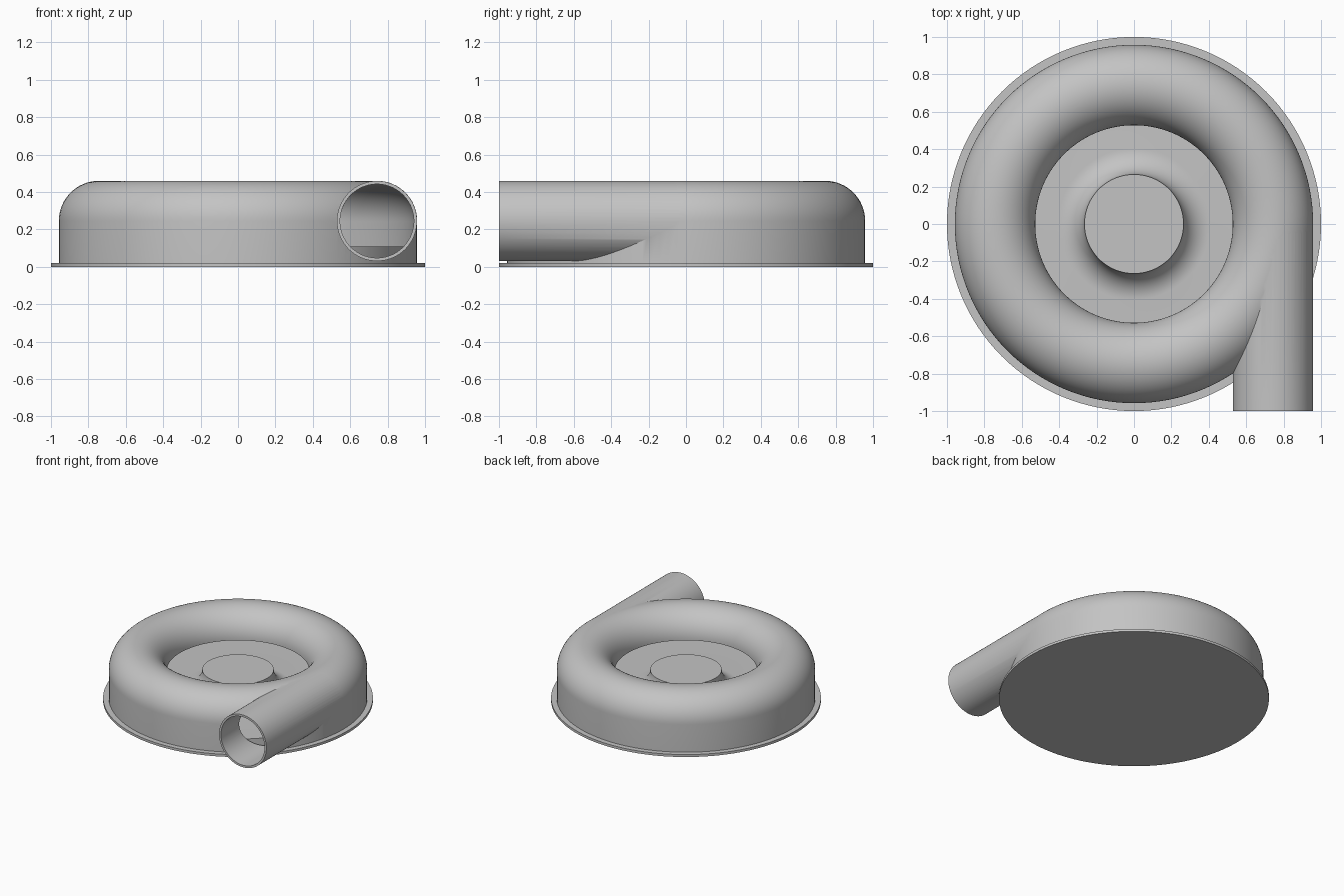
import bpy, bmesh, math
from mathutils import Matrix, Vector

cube = bpy.data.objects.get("Cube")
if cube:
    bpy.data.objects.remove(cube, do_unlink=True)

RING, TUBE, WALL, MID = 0.743, 0.215, 0.017, 0.245   # scroll ring size
FLOOR = 0.02

grey = bpy.data.materials.new("plain_grey")
grey.use_nodes = True
grey.diffuse_color = (0.55, 0.55, 0.55, 1)
grey.node_tree.nodes["Principled BSDF"].inputs["Base Color"].default_value = grey.diffuse_color


def finish(name, bm):
    bmesh.ops.remove_doubles(bm, verts=bm.verts, dist=1e-5)
    bmesh.ops.recalc_face_normals(bm, faces=bm.faces)
    mesh = bpy.data.meshes.new(name)
    bm.to_mesh(mesh)
    bm.free()
    mesh.materials.append(grey)
    obj = bpy.data.objects.new(name, mesh)
    bpy.context.collection.objects.link(obj)
    return obj


def arc(cx, cz, r, start, end, steps):
    angles = [math.radians(start + (end - start) * i / steps) for i in range(steps + 1)]
    return [(cx + r * math.cos(a), cz + r * math.sin(a)) for a in angles]


def revolve(name, profile, closed=False, segments=128):
    """Spin an (r, z) profile around the z axis."""
    bm = bmesh.new()
    verts = [bm.verts.new((r, 0, z)) for r, z in profile]
    pairs = list(zip(verts, verts[1:]))
    if closed:
        pairs.append((verts[-1], verts[0]))
    edges = [bm.edges.new(p) for p in pairs]
    bmesh.ops.spin(bm, geom=verts + edges, cent=(0, 0, 0), axis=(0, 0, 1),
                   angle=math.tau, steps=segments)
    return finish(name, bm)


def pipe(name, radius, y0, y1):
    """Solid cylinder along y, in line with the scroll ring."""
    bm = bmesh.new()
    place = Matrix.Translation((RING, (y0 + y1) / 2, MID)) @ Matrix.Rotation(math.pi / 2, 4, 'X')
    bmesh.ops.create_cone(bm, cap_ends=True, segments=96, radius1=radius, radius2=radius,
                          depth=y1 - y0, matrix=place)
    return finish(name, bm)


def combine(obj, other, operation):
    mod = obj.modifiers.new(operation.lower(), 'BOOLEAN')
    mod.operation, mod.solver, mod.object = operation, 'EXACT', other
    bpy.context.view_layer.objects.active = obj
    bpy.ops.object.modifier_apply(modifier=mod.name)
    bpy.data.objects.remove(other, do_unlink=True)


def smooth(obj):
    bpy.ops.object.select_all(action='DESELECT')
    obj.select_set(True)
    bpy.context.view_layer.objects.active = obj
    bpy.ops.object.shade_smooth_by_angle(angle=math.radians(30))


# Scroll housing: rounded ring with a straight outer skirt, plus outlet pipe
outer = arc(RING, MID, TUBE, 180, 0, 32)
housing = revolve("scroll_housing", outer + [(RING + TUBE, FLOOR), (RING - TUBE, FLOOR)], True)
combine(housing, pipe("outlet", TUBE - 0.001, -1, 0.03), 'UNION')

# Hollow it out, leaving an open inner lip
inner = arc(RING, MID - 0.003, TUBE - WALL, 180, 0, 32)
cavity = revolve("cavity", [(0.5, MID - 0.003)] + inner
                 + [(RING + TUBE - WALL, -0.05), (0.5, -0.05)], True)
combine(housing, cavity, 'DIFFERENCE')
combine(housing, pipe("bore", TUBE - WALL - 0.001, -1.1, 0), 'DIFFERENCE')

# Rotor: flat hub flaring into a disc inside the housing
flare = arc(0.405, 0.25, 0.14, 180, 270, 14)
rotor = revolve("rotor_hub", [(0, 0.25)] + flare + [(0.92, 0.11), (0.92, FLOOR), (0, FLOOR)])

# Base plate
base = revolve("base_plate", [(0, 0), (1, 0), (1, FLOOR), (0, FLOOR)])

for part in (housing, rotor, base):
    smooth(part)
